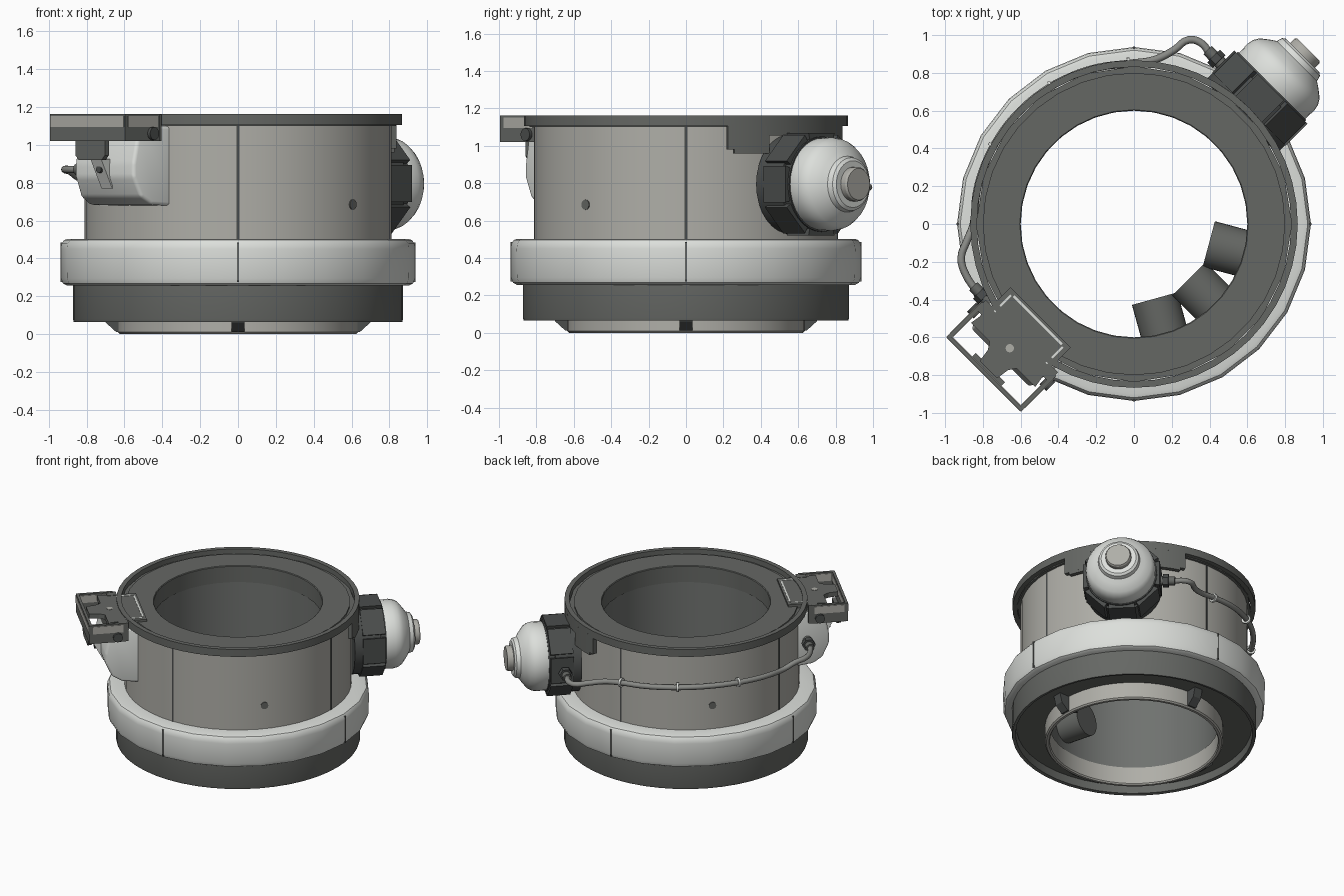
import bpy, bmesh, math
from mathutils import Matrix, Vector

cube = bpy.data.objects.get("Cube")
if cube:
    bpy.data.objects.remove(cube, do_unlink=True)


def material(name, r, g, b):
    m = bpy.data.materials.new(name)
    m.use_nodes = True
    m.diffuse_color = (r, g, b, 1)
    bsdf = m.node_tree.nodes["Principled BSDF"]
    bsdf.inputs["Base Color"].default_value = (r, g, b, 1)
    bsdf.inputs["Roughness"].default_value = 0.6
    return m


DARK = material("dark grey", 0.13, 0.136, 0.127)
CHARCOAL = material("charcoal", 0.07, 0.075, 0.073)
BEIGE = material("warm grey", 0.43, 0.425, 0.39)
LIGHT = material("off white", 0.72, 0.74, 0.71)
BORE = material("bore grey", 0.16, 0.168, 0.16)
CABLE = material("cable grey", 0.25, 0.255, 0.24)


def spin(deg):
    return Matrix.Rotation(math.radians(deg), 4, 'Z')


def finish(name, bm, mat, matrix=None, smooth=True):
    bmesh.ops.recalc_face_normals(bm, faces=bm.faces[:])
    if matrix:
        bm.transform(matrix)
    mesh = bpy.data.meshes.new(name)
    bm.to_mesh(mesh)
    bm.free()
    mesh.materials.append(mat)
    ob = bpy.data.objects.new(name, mesh)
    bpy.context.collection.objects.link(ob)
    if smooth:
        bpy.ops.object.select_all(action='DESELECT')
        ob.select_set(True)
        bpy.context.view_layer.objects.active = ob
        bpy.ops.object.shade_smooth_by_angle(angle=math.radians(32))


def lathe(name, profile, mat, n=48, start=0, end=360, matrix=None):
    """Turn a closed (radius, height) profile about z, fully or as an arc."""
    bm = bmesh.new()
    full = end - start == 360
    rings = []
    for i in range(n if full else n + 1):
        a = math.radians(start + (end - start) * i / n)
        rings.append([bm.verts.new((r * math.cos(a), r * math.sin(a), z)) for r, z in profile])
    for i in range(n):
        p, q = rings[i], rings[(i + 1) % len(rings)]
        for j in range(len(profile)):
            k = (j + 1) % len(profile)
            bm.faces.new((p[j], q[j], q[k], p[k]))
    if not full:
        bm.faces.new(rings[0])
        bm.faces.new(rings[-1])
    bmesh.ops.remove_doubles(bm, verts=bm.verts[:], dist=0.0001)
    finish(name, bm, mat, matrix)


def ring(name, r0, r1, z0, z1, mat, **kw):
    lathe(name, [(r0, z0), (r1, z0), (r1, z1), (r0, z1)], mat, **kw)


def rod(name, r, z0, z1, mat, matrix, n=24):
    ring(name, 0, r, z0, z1, mat, n=n, matrix=matrix)


def box(name, x, y, z, mat, matrix):
    """Box given by its (min, max) along each axis."""
    bm = bmesh.new()
    bmesh.ops.create_cube(bm, size=1)
    for v in bm.verts:
        v.co = [lo + (c + 0.5) * (hi - lo) for c, (lo, hi) in zip(v.co, (x, y, z))]
    finish(name, bm, mat, matrix, smooth=False)


def prism(name, outline, direction, mat, matrix, bevel=0, flare=0):
    """Extrude a flat outline; flare widens it in y toward the drum."""
    bm = bmesh.new()
    face = bm.faces.new([bm.verts.new(p) for p in outline])
    ext = bmesh.ops.extrude_face_region(bm, geom=[face])
    verts = [g for g in ext["geom"] if isinstance(g, bmesh.types.BMVert)]
    bmesh.ops.translate(bm, verts=verts, vec=direction)
    for v in bm.verts:
        v.co.y *= 1 + flare * (1 - v.co.x)
    if bevel:
        bmesh.ops.bevel(bm, geom=bm.edges[:], offset=bevel, segments=3, affect='EDGES', profile=0.5)
    finish(name, bm, mat, matrix, smooth=bevel > 0)


# Main drum, base and bumper
ring("drum_body", 0.61, 0.81, 0.3, 1.11, BEIGE)
ring("bore_wall", 0.605, 0.62, 0.1, 1.02, BORE)
lathe("bumper_ring", [(0.79, 0.257), (0.905, 0.257), (0.925, 0.268), (0.935, 0.295), (0.937, 0.45),
                      (0.933, 0.478), (0.92, 0.497), (0.9, 0.503), (0.79, 0.503)], LIGHT, n=24)
lathe("base_ring", [(0.62, 0.13), (0.84, 0.13), (0.845, 0.07), (0.868, 0.065), (0.872, 0.08),
                    (0.872, 0.256), (0.62, 0.256)], DARK)
lathe("bottom_collar", [(0.6, 0.01), (0.607, 0), (0.625, 0), (0.635, 0.01),
                        (0.635, 0.14), (0.6, 0.14)], BEIGE)

# Top cover, its ledge, and the raised rim around them
lathe("top_cover", [(0.6, 1.01), (0.63, 1.01), (0.63, 1.1), (0.8, 1.1),
                    (0.8, 1.14), (0.605, 1.14), (0.6, 1.135)], DARK, n=36)
ring("cover_ledge", 0.7, 0.836, 1.1, 1.125, DARK, n=20)
ring("top_rim", 0.832, 0.867, 1.105, 1.163, DARK)
ring("rim_bridge", 0.83, 0.866, 1.055, 1.12, DARK, n=12, start=28, end=62)
for a, b, foot_a, foot_b in ((15, 31, 17.5, 31), (59, 75, 59, 72.5)):
    ring("rim_tab", 0.835, 0.866, 0.98, 1.12, DARK, n=6, start=a, end=b)
    ring("rim_tab_foot", 0.835, 0.866, 0.96, 0.98, DARK, n=6, start=foot_a, end=foot_b)

# Seams and underside wedges on the four axes
for a in range(0, 360, 90):
    box("drum_seam", (0.79, 0.8125), (-0.007, 0.007), (0.5, 1.105), CHARCOAL, spin(a))
    box("bumper_seam", (0.9, 0.939), (-0.005, 0.005), (0.275, 0.485), DARK, spin(a))
    prism("underside_wedge", [(0.63, -0.034, 0.012), (0.645, -0.034, 0.012), (0.70, -0.034, 0.062),
                              (0.72, -0.034, 0.14), (0.63, -0.034, 0.14)], (0, 0.068, 0), CHARCOAL, spin(a))

SIDEWAYS = Matrix.Rotation(math.radians(90), 4, 'Y')


def radial(deg, z):
    """Places a z-axis part so that it points outward from the drum."""
    return spin(deg) @ Matrix.Translation((0, 0, z)) @ SIDEWAYS


# Round ports on the drum wall
for a in (-41.5, 138.5):
    rod("drum_port", 0.027, 0.78, 0.814, DARK, radial(a, 0.685))

# Three stub cylinders inside the bore
for a, z in ((-74.5, 0.33), (-45, 0.41), (-15, 0.44)):
    rod("bore_stub", 0.125, 0.41, 0.605, DARK, radial(a, z), n=32)

# Motor pod
pod = radial(45, 0.795)
rod("pod_back", 0.27, 0.8, 0.99, CHARCOAL, pod, n=32)
rod("pod_core", 0.255, 0.98, 1.035, CHARCOAL, pod, n=32)
for i in range(8):
    prism("pod_grip", [(0.2, -0.08, 0.86), (0.274, -0.098, 0.86), (0.274, 0.098, 0.86), (0.2, 0.08, 0.86)],
          (0, 0, 0.165), CHARCOAL, pod @ spin(i * 45))
lathe("pod_dome", [(0, 1.0), (0.235, 1.0), (0.247, 1.03), (0.25, 1.1), (0.243, 1.135), (0.225, 1.165),
                   (0.18, 1.2), (0.15, 1.22), (0.142, 1.25), (0.125, 1.262), (0, 1.262)],
      LIGHT, n=32, matrix=pod)
lathe("pod_button", [(0, 1.22), (0.092, 1.22), (0.092, 1.295), (0.085, 1.306), (0, 1.306)],
      BEIGE, n=24, matrix=pod)

# Sensor module: light housing under a dark top plate
mod = spin(225)
prism("module_housing", [(0.7, -0.22, 1.1), (0.96, -0.22, 1.1), (1.0, -0.22, 0.9), (1.0, -0.22, 0.83),
                         (0.95, -0.22, 0.725), (0.88, -0.22, 0.685), (0.7, -0.22, 0.675)],
      (0, 0.44, 0), LIGHT, mod, bevel=0.018, flare=0.65)
prism("module_rib", [(0.95, -0.04, 0.93), (1.06, -0.04, 0.92), (0.98, -0.04, 0.77)], (0, 0.08, 0), LIGHT, mod)
rod("module_rib_hole", 0.02, 0.99, 1.042, CHARCOAL, radial(225, 0.872), n=12)
outline = [(0.7, 0.225), (0.88, 0.225), (0.98, 0.24), (0.98, 0.1), (1.02, 0.075), (1.09, 0.065)]
outline += [(x, -y) for x, y in reversed(outline)]
prism("module_plate", [(x, y, 1.12) for x, y in outline], (0, 0, 0.037), DARK, mod)
box("module_plate_body", (0.84, 0.975), (-0.225, 0.225), (1.02, 1.125), DARK, mod)
prism("module_latch", [(1.075, -0.11, 1.03), (1.075, -0.11, 0.945), (1.075, -0.085, 0.92), (1.075, 0.085, 0.92),
                       (1.075, 0.11, 0.945), (1.075, 0.11, 1.03)], (0.03, 0, 0), DARK, mod)
rod("plate_screw", 0.022, 1.15, 1.16, BEIGE, mod @ Matrix.Translation((0.93, 0, 0)))
box("plate_line", (0.715, 0.727), (-0.18, 0.18), (1.15, 1.16), LIGHT, mod)

# Guard frame around the module front
box("frame_front", (1.105, 1.125), (-0.28, 0.28), (1.02, 1.163), DARK, mod)
box("frame_front_band", (1.102, 1.128), (-0.274, 0.274), (1.095, 1.152), BEIGE, mod)
for s in (-1, 1):
    def side(a, b):
        return tuple(sorted((s * a, s * b)))
    box("frame_arm", (0.86, 1.11), side(0.257, 0.278), (1.02, 1.163), DARK, mod)
    box("frame_arm_band", (0.88, 1.1), side(0.254, 0.281), (1.095, 1.152), BEIGE, mod)
    box("frame_bracket", (0.84, 0.91), side(0.21, 0.27), (1.02, 1.16), DARK, mod)
    box("plate_side_line", (0.727, 0.85), side(0.188, 0.2), (1.15, 1.16), LIGHT, mod)
    knob = mod @ Matrix.Translation((0.92, s * 0.272, 1.06)) @ Matrix.Rotation(math.radians(90), 4, 'X')
    rod("frame_knob", 0.034, -0.025, 0.025, CHARCOAL, knob, n=16)

# Cable following the back of the drum, with connectors and clips
path = [(0.41, 0.88, 0.78), (0.36, 0.955, 0.78), (0.29, 0.975, 0.78), (0.21, 0.92, 0.79), (0.11, 0.87, 0.81)]
for a in range(92, 181, 11):
    rad = math.radians(a)
    path.append((0.85 * math.cos(rad), 0.85 * math.sin(rad), 0.83 + 0.03 * math.sin(math.radians(2 * (a - 92)))))
path += [(-0.885, -0.09, 0.86), (-0.915, -0.18, 0.87), (-0.89, -0.27, 0.87), (-0.83, -0.36, 0.87)]
curve = bpy.data.curves.new("cable", 'CURVE')
curve.dimensions = '3D'
curve.bevel_depth = 0.02
curve.bevel_resolution = 3
curve.resolution_u = 4
spline = curve.splines.new('BEZIER')
spline.bezier_points.add(len(path) - 1)
for p, co in zip(spline.bezier_points, path):
    p.co = co
    p.handle_left_type = p.handle_right_type = 'AUTO'
curve.materials.append(CABLE)
bpy.context.collection.objects.link(bpy.data.objects.new("cable", curve))

for start, end in (((0.39, 0.92, 0.78), (0.52, 0.79, 0.79)), ((-0.85, -0.33, 0.87), (-0.72, -0.46, 0.88))):
    a, b = Vector(start), Vector(end)
    aim = Matrix.Translation(a) @ (b - a).to_track_quat('Z', 'Y').to_matrix().to_4x4()
    rod("cable_gland", 0.031, 0, 0.05, DARK, aim, n=12)
    rod("cable_nut", 0.048, 0.045, 0.085, CHARCOAL, aim, n=6)
    rod("cable_plug", 0.034, 0.08, (b - a).length, DARK, aim, n=12)
for a, z in ((92, 0.83), (121, 0.855), (151, 0.856)):
    clip = spin(a) @ Matrix.Translation((0.847, 0, z)) @ Matrix.Rotation(math.radians(90), 4, 'X')
    ring("cable_clip", 0.02, 0.034, -0.008, 0.008, LIGHT, n=16, matrix=clip)
